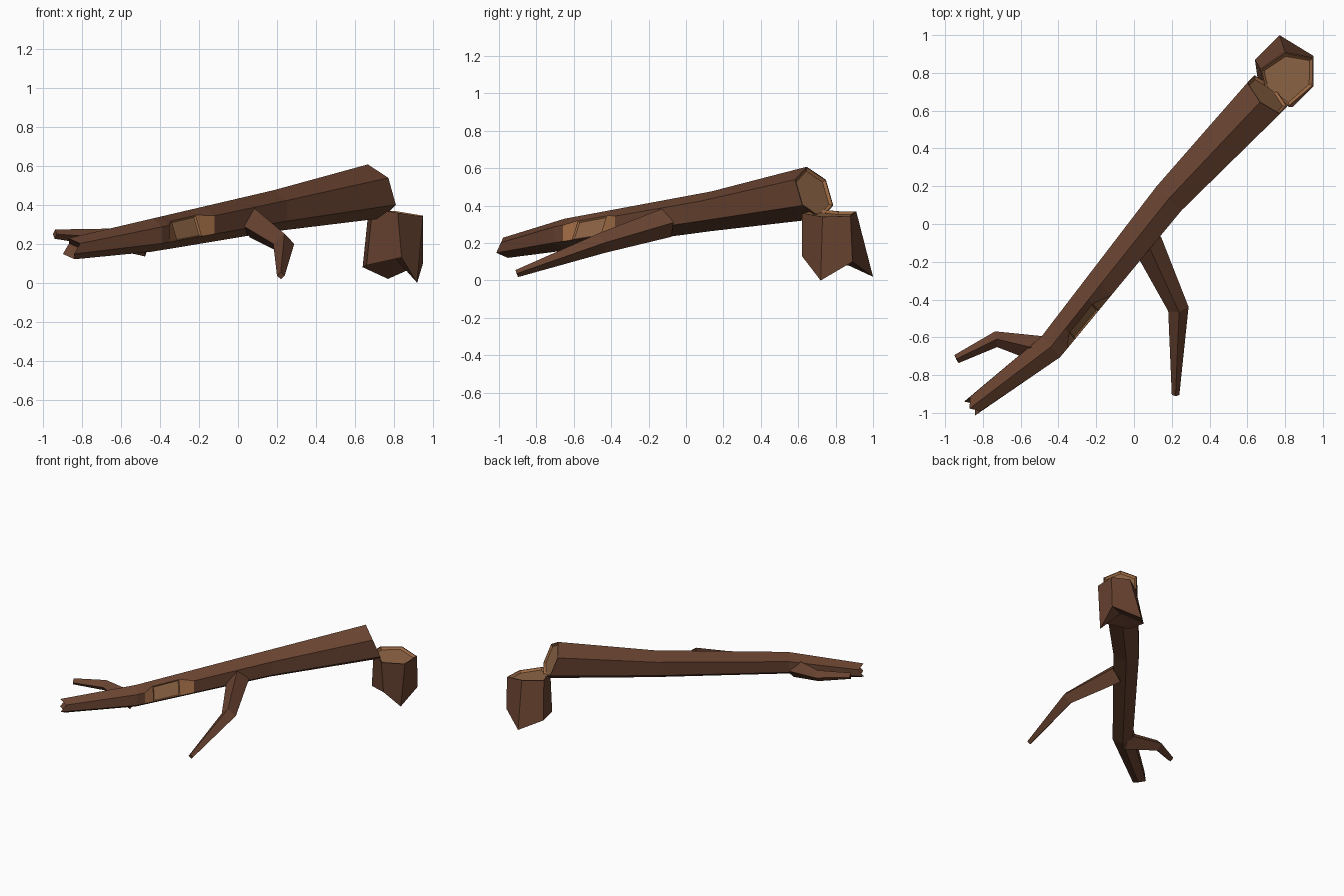
import bpy, bmesh, math
from mathutils import Vector

cube = bpy.data.objects.get("Cube")
if cube:
    bpy.data.objects.remove(cube)


def material(name, color):
    m = bpy.data.materials.new(name)
    m.diffuse_color = (*color, 1)
    m.use_nodes = True
    for n in m.node_tree.nodes:
        if n.type == 'BSDF_PRINCIPLED':
            n.inputs["Base Color"].default_value = (*color, 1)
    return m


BARK, RIM, WOOD = 0, 1, 2
MATERIALS = [material("bark_brown", (0.14, 0.056, 0.03)),
             material("torn_orange_wood", (0.33, 0.14, 0.055)),
             material("pale_wood", (0.27, 0.13, 0.06))]


def ring(center, axis, radius, sides, shear=0.0, jag=0.0):
    """Points around an axis, first one on top; shear leans the ring, jag splinters it."""
    axis = Vector(axis).normalized()
    side = axis.cross(Vector((0, 0, 1))).normalized()
    up = side.cross(axis)
    pts = []
    for i in range(sides):
        a = 2 * math.pi * i / sides
        h = radius * math.cos(a)
        along = -shear * h + (jag if i % 2 else -jag)
        pts.append(Vector(center) + side * radius * math.sin(a) + up * h + axis * along)
    return pts


def loft(bm, rings):
    """Skin a list of point rings; returns the wall faces and both caps."""
    loops = [[bm.verts.new(p) for p in r] for r in rings]
    walls = []
    for a, b in zip(loops, loops[1:]):
        n = len(a)
        walls.append([bm.faces.new((a[i], a[(i + 1) % n], b[(i + 1) % n], b[i])) for i in range(n)])
    return walls, bm.faces.new(loops[0]), bm.faces.new(loops[-1])


def cut_wood(bm, face, rim, depth):
    """Orange rim with a sunken pale centre."""
    bm.normal_update()
    for f in bmesh.ops.inset_individual(bm, faces=[face], thickness=rim * 0.45)["faces"]:
        f.material_index = BARK
    for f in bmesh.ops.inset_individual(bm, faces=[face], thickness=rim, depth=-depth)["faces"]:
        f.material_index = RIM
    face.material_index = WOOD


def poke(bm, face, offset):
    """Pull the centre of a cap to make it hollow."""
    center = bmesh.ops.poke(bm, faces=[face])["verts"][0]
    center.co += Vector(offset)


def finish(bm, name):
    mesh = bpy.data.meshes.new(name)
    bm.to_mesh(mesh)
    bm.free()
    for m in MATERIALS:
        mesh.materials.append(m)
    bpy.context.collection.objects.link(bpy.data.objects.new(name, mesh))


# Fallen trunk: torn end, middle, bend, splintered tip
AXIS = (0.69, 0.72, 0.1)
FLAT = (0.69, 0.72, 0)
middle = ring((0.185, 0.135, 0.37), FLAT, 0.106, 6)
bend = ring((-0.44, -0.65, 0.245), (0.74, 0.67, 0), 0.085, 6)


def between(t, cut):
    pts = [a.lerp(b, t) for a, b in zip(middle, bend)]
    if cut:
        pts[1] = pts[1].lerp(pts[0], 0.6) - Vector((0, 0, 0.01))
    return pts


trunk_rings = [ring((0.705, 0.685, 0.47), FLAT, 0.138, 6, shear=0.4), middle,
               between(0.58, False), between(0.68, True), between(0.88, True),
               between(0.94, False), bend,
               ring((-0.855, -0.965, 0.175), (0.79, 0.61, 0), 0.054, 6, jag=0.02)]
bm = bmesh.new()
walls, torn_end, tip = loft(bm, trunk_rings)
bmesh.ops.recalc_face_normals(bm, faces=bm.faces)
# Axe notch on the right flank
for k in (2, 4):
    walls[k][1].material_index = RIM
cut_wood(bm, walls[3][1], 0.009, 0.008)
cut_wood(bm, torn_end, 0.014, 0.012)
poke(bm, tip, (0.05, 0.04, 0))
finish(bm, "fallen_trunk")


# Bare branches
def branch(name, points, radii, sides=4):
    pts = [Vector(p) for p in points]
    rings = []
    for i, (p, r) in enumerate(zip(pts, radii)):
        ahead = (pts[min(i + 1, len(pts) - 1)] - p).normalized()
        behind = (p - pts[max(i - 1, 0)]).normalized()
        rings.append(ring(p, ahead + behind, r, sides))
    bm = bmesh.new()
    loft(bm, rings)
    bmesh.ops.recalc_face_normals(bm, faces=bm.faces)
    finish(bm, name)


branch("right_branch", [(0.07, -0.1, 0.31), (0.235, -0.45, 0.2), (0.22, -0.905, 0.037)],
       (0.08, 0.055, 0.02))
branch("left_branch", [(-0.47, -0.67, 0.21), (-0.73, -0.61, 0.235), (-0.94, -0.715, 0.25)],
       (0.075, 0.042, 0.024))

# Stump with spread roots and a cut top
top = [(0.95, 0.73, 0.34), (0.95, 0.88, 0.345), (0.80, 0.91, 0.37),
       (0.67, 0.82, 0.37), (0.69, 0.71, 0.38), (0.82, 0.62, 0.36)]
foot = [(0.92, 0.72, 0), (0.95, 0.89, 0.1), (0.77, 1.0, 0.02),
        (0.64, 0.87, 0.08), (0.66, 0.73, 0.09), (0.84, 0.62, 0.13)]
bm = bmesh.new()
_, sole, crown = loft(bm, [foot, top])
bmesh.ops.recalc_face_normals(bm, faces=bm.faces)
cut_wood(bm, crown, 0.016, 0.015)
poke(bm, sole, (0, 0, 0.06))
finish(bm, "stump")
